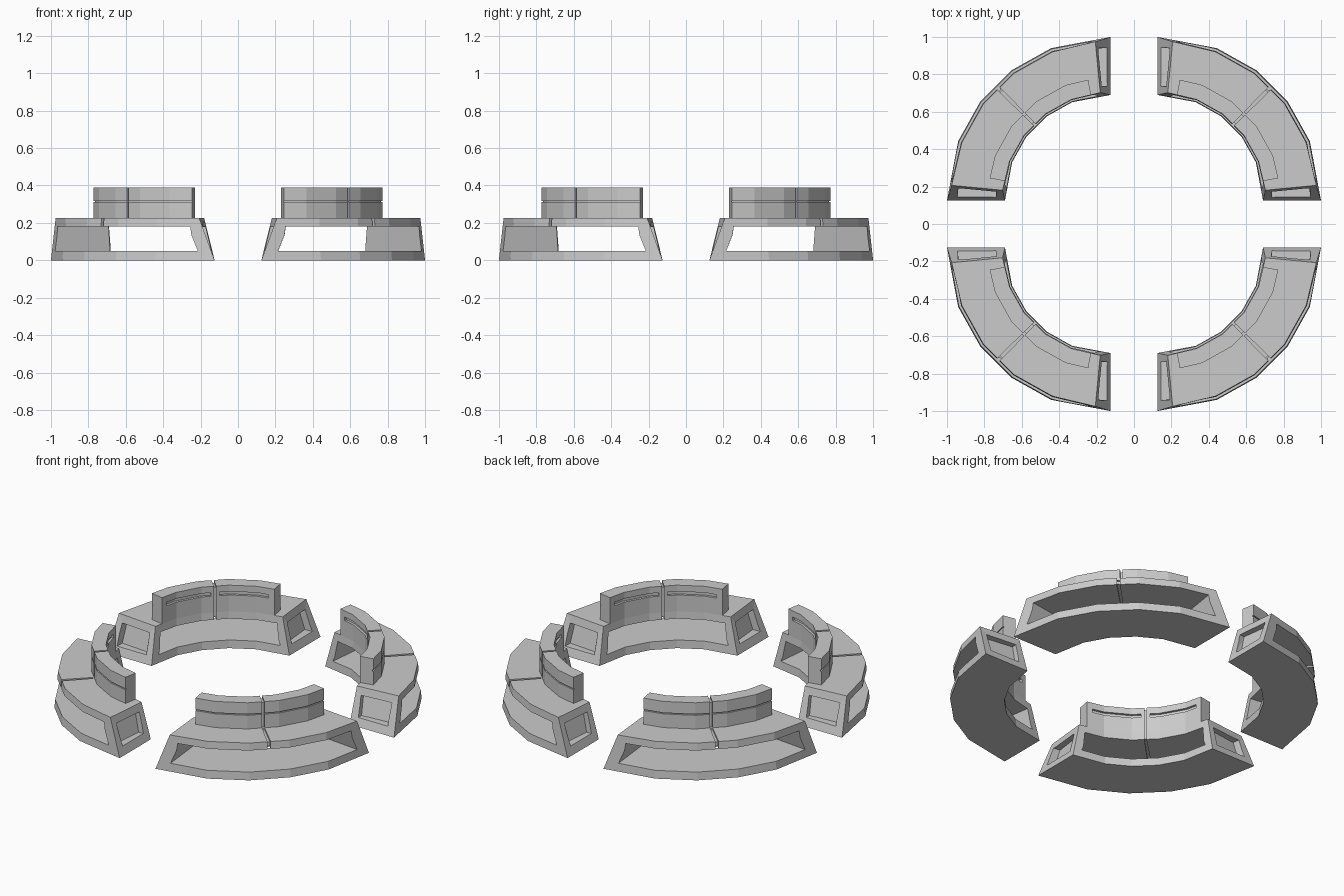
import bpy, bmesh
from math import sin, cos, radians, pi, floor

if "Cube" in bpy.data.objects:
    bpy.data.objects.remove(bpy.data.objects["Cube"])

C = 0.125                      # arc centre offset of each quarter bench
A0, STEP = 5.5, 15.8           # facet start angle and facet width (degrees)
FACETS = [A0 + STEP * i for i in range(1, 5)]


def pt(r, a, z):
    """Point on the faceted quarter arc."""
    if A0 < a < 90 - A0:
        mid = A0 + STEP * (floor((a - A0) / STEP + 1e-6) + 0.5)
        r *= cos(radians(STEP / 2)) / cos(radians(a - mid))
    return (C + r * cos(radians(a)), C + r * sin(radians(a)), z)


def arc_block(name, prof, start, end):
    """Sweep a (r, z) profile; start/end are angles as (lower, upper) pairs."""
    zs = [z for _, z in prof]
    zmid = (min(zs) + max(zs)) / 2
    angs = [start]
    angs += [(f, f) for f in FACETS if max(start) < f < min(end)]
    angs += [end]
    bm = bmesh.new()
    rings = [[bm.verts.new(pt(r, a[z > zmid], z)) for r, z in prof] for a in angs]
    n = len(prof)
    for p, q in zip(rings, rings[1:]):
        for i in range(n):
            j = (i + 1) % n
            bm.faces.new((p[i], p[j], q[j], q[i]))
    bm.faces.new(rings[0])
    bm.faces.new(rings[-1])
    bmesh.ops.recalc_face_normals(bm, faces=bm.faces)
    me = bpy.data.meshes.new(name)
    bm.to_mesh(me)
    bm.free()
    ob = bpy.data.objects.new(name, me)
    bpy.context.collection.objects.link(ob)
    return ob


def rect(r0, r1, z0, z1):
    return [(r0, z0), (r1, z0), (r1, z1), (r0, z1)]


def cut(ob, prof, start, end):
    """Subtract a swept block from ob."""
    cutter = arc_block("cutter", prof, start, end)
    cutter.hide_render = True
    mod = ob.modifiers.new("cut", 'BOOLEAN')
    mod.operation = 'DIFFERENCE'
    mod.solver = 'EXACT'
    mod.object = cutter
    bpy.context.view_layer.objects.active = ob
    bpy.ops.object.modifier_apply(modifier=mod.name)
    bpy.data.objects.remove(cutter)


def flip(a):
    return (90 - a[0], 90 - a[1])


# Hollow seat base with leaning ends
base = arc_block("seat_base_1", [(0.565, 0), (0.875, 0), (0.854, 0.225), (0.58, 0.225)],
                 (0, A0), (90, 90 - A0))
opening = (6.0, 8.8)
cut(base, rect(0.4, 1.1, 0.05, 0.18), opening, flip(opening))

# Recessed panels in both ends
outer, inner = (-1.0, 2.2), (4.8, 7.6)
win = rect(0.615, 0.82, 0.05, 0.178)
cut(base, win, outer, inner)
cut(base, win, flip(inner), flip(outer))

# Centre groove around the seat slab
g0, g1 = (44.4, 44.4), (45.6, 45.6)
for prof in (rect(0.835, 1.0, 0.17, 0.24), rect(0.4, 0.592, 0.17, 0.24),
             rect(0.4, 1.0, 0.17, 0.19), rect(0.67, 1.0, 0.213, 0.24)):
    cut(base, prof, g0, g1)

# Backrest on the inner rim
B = 10.5
back = arc_block("backrest_1", rect(0.58, 0.663, 0.225, 0.39), (B, B), (90 - B, 90 - B))
# Seam line on the seat side
cut(back, rect(0.655, 0.75, 0.311, 0.318), (8, 8), (82, 82))
# Long slots on the inner side
for a, b in ((14, 42.5), (47.5, 76)):
    cut(back, rect(0.5, 0.595, 0.328, 0.35), (a, a), (b, b))
# Centre groove around the backrest
for prof in (rect(0.5, 0.592, 0.2, 0.42), rect(0.651, 0.75, 0.2, 0.42),
             rect(0.5, 0.75, 0.378, 0.42)):
    cut(back, prof, g0, g1)

# Four benches around the ring
for k in range(1, 4):
    for ob, name in ((base, "seat_base"), (back, "backrest")):
        dup = bpy.data.objects.new(f"{name}_{k + 1}", ob.data)
        dup.rotation_euler.z = k * pi / 2
        bpy.context.collection.objects.link(dup)
